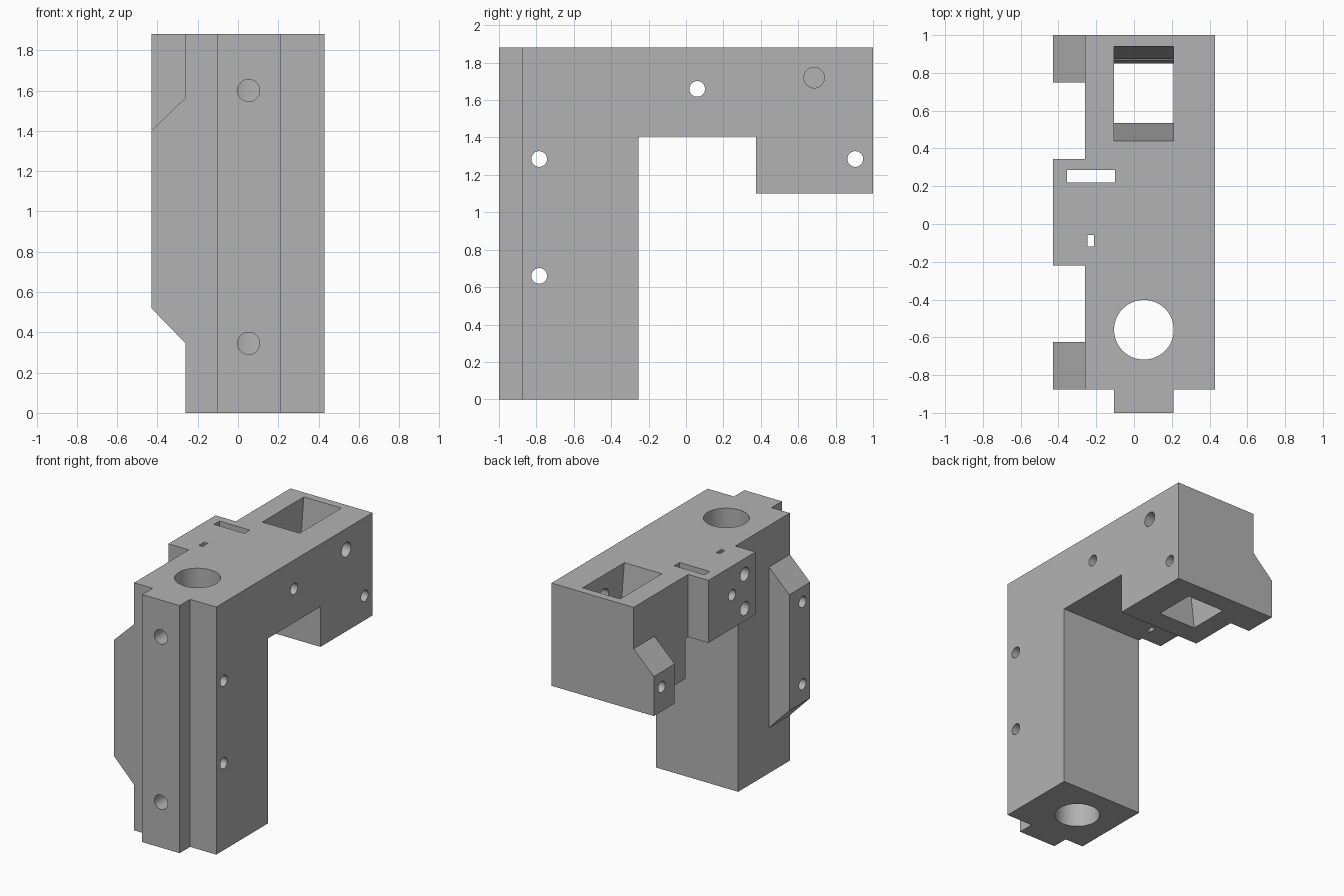
import bpy, bmesh, math
from mathutils import Matrix, Vector

cube = bpy.data.objects.get("Cube")
if cube:
    bpy.data.objects.remove(cube, do_unlink=True)

TOP = 1.88
SIDE, OUTER, RIGHT = -0.26, -0.43, 0.43

grey = bpy.data.materials.new("plain_grey")
grey.use_nodes = True
colour = (0.45, 0.45, 0.45, 1)
grey.diffuse_color = colour
grey.node_tree.nodes["Principled BSDF"].inputs["Base Color"].default_value = colour


def make(name, bm):
    bmesh.ops.recalc_face_normals(bm, faces=bm.faces)
    mesh = bpy.data.meshes.new(name)
    bm.to_mesh(mesh)
    bm.free()
    mesh.materials.append(grey)
    obj = bpy.data.objects.new(name, mesh)
    bpy.context.collection.objects.link(obj)
    return obj


def extrude(name, points, offset):
    """Extrude a flat outline along an offset."""
    bm = bmesh.new()
    face = bm.faces.new([bm.verts.new(p) for p in points])
    out = bmesh.ops.extrude_face_region(bm, geom=[face])
    verts = [g for g in out["geom"] if isinstance(g, bmesh.types.BMVert)]
    bmesh.ops.translate(bm, verts=verts, vec=offset)
    return make(name, bm)


def box(name, x, y, z):
    base = [(x[0], y[0], z[0]), (x[1], y[0], z[0]), (x[1], y[1], z[0]), (x[0], y[1], z[0])]
    return extrude(name, base, (0, 0, z[1] - z[0]))


def rod(name, start, end, radius, sides=32):
    a, b = Vector(start), Vector(end)
    turn = (b - a).to_track_quat("Z", "Y").to_matrix().to_4x4()
    bm = bmesh.new()
    bmesh.ops.create_cone(bm, cap_ends=True, segments=sides, radius1=radius, radius2=radius,
                          depth=(b - a).length,
                          matrix=Matrix.Translation((a + b) / 2) @ turn)
    return make(name, bm)


def combine(target, other, operation):
    mod = target.modifiers.new(other.name, "BOOLEAN")
    mod.operation, mod.solver, mod.object = operation, "EXACT", other
    bpy.context.view_layer.objects.active = target
    bpy.ops.object.modifier_apply(modifier=mod.name)
    bpy.data.objects.remove(other, do_unlink=True)


# Main bracket: tall leg, arm and short drop at the back
outline = [(-0.875, 0), (-0.255, 0), (-0.255, 1.405), (0.375, 1.405),
           (0.375, 1.1), (1, 1.1), (1, TOP), (-0.875, TOP)]
body = extrude("bracket_body", [(SIDE, y, z) for y, z in outline], (RIGHT - SIDE, 0, 0))

# Front tongue, side lugs with sloped ends, and the middle side block
IN = SIDE + 0.05
rail = [(IN, 0.345), (SIDE, 0.345), (OUTER, 0.52), (OUTER, 1.4), (SIDE, 1.565), (IN, 1.565)]
lug = [(IN, 1.1), (OUTER, 1.1), (OUTER, 1.4), (SIDE, 1.565), (IN, 1.565)]
parts = [
    box("front_tongue", (-0.105, 0.21), (-1, -0.8), (0, TOP)),
    extrude("front_rail", [(x, -0.875, z) for x, z in rail], (0, 0.25, 0)),
    extrude("back_lug", [(x, 0.75, z) for x, z in lug], (0, 0.25, 0)),
    box("middle_block", (OUTER, IN), (-0.22, 0.345), (1.405, TOP)),
]
for part in parts:
    combine(body, part, "UNION")

# Vertical bore in the leg and the slots in the arm
cutters = [
    rod("leg_bore", (0.0525, -0.56, -0.1), (0.0525, -0.56, 2), 0.158, 64),
    box("wide_slot", (-0.355, -0.1), (0.22, 0.285), (1.3, 2)),
    box("small_slot", (-0.245, -0.213), (-0.12, -0.057), (1.3, 2)),
]

# Tapered pocket through the back drop
pocket = [(0.535, 1.0), (0.535, 1.1), (0.44, TOP), (0.44, 2), (0.94, 2),
          (0.94, TOP), (0.85, 1.1), (0.85, 1.0)]
cutters.append(extrude("pocket", [(-0.105, y, z) for y, z in pocket], (0.315, 0, 0)))

# Bolt holes right through from side to side
for y, z in [(-0.785, 1.285), (-0.785, 0.66), (0.06, 1.66), (0.905, 1.285)]:
    cutters.append(rod("bolt_hole", (-0.6, y, z), (0.6, y, z), 0.042))

# Blind holes: front tongue, pocket side, middle block
for z in (0.345, 1.6):
    cutters.append(rod("front_hole", (0.0525, -1.1, z), (0.0525, -0.6, z), 0.055))
cutters.append(rod("pocket_hole", (0.6, 0.685, 1.72), (0.1, 0.685, 1.72), 0.055))
for z in (1.5, 1.76):
    cutters.append(rod("block_hole", (-0.6, -0.09, z), (-0.21, -0.09, z), 0.052))

for cutter in cutters:
    combine(body, cutter, "DIFFERENCE")

bpy.ops.object.select_all(action="DESELECT")
body.select_set(True)
bpy.context.view_layer.objects.active = body
bpy.ops.object.shade_smooth_by_angle(angle=math.radians(30))
